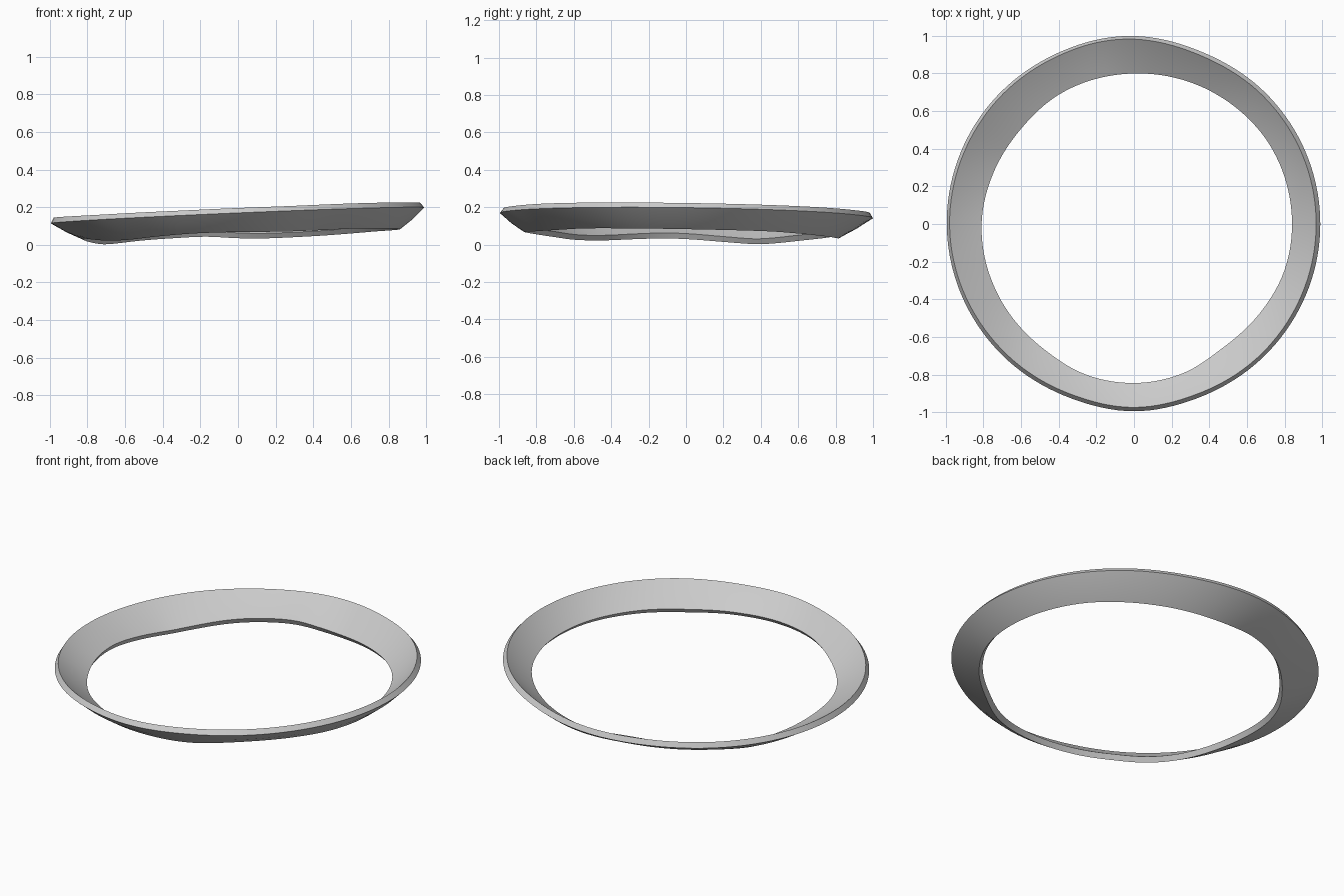
import bpy, bmesh, math

cube = bpy.data.objects.get("Cube")
if cube:
    bpy.data.objects.remove(cube)

SEGMENTS = 144
THICKNESS = 0.033

# Keys around the ring: (angle in degrees, value)
RIM_RADIUS = [(0, .99), (45, .987), (68, .983), (92, 1.0), (115, .995), (145, .997), (180, .995),
              (225, .988), (250, .985), (270, .995), (290, .985), (315, .986)]
INNER_RADIUS = [(0, .84), (30, .835), (45, .825), (60, .815), (90, .80), (120, .795),
                (140, .785), (160, .795), (180, .81), (210, .815), (235, .82),
                (252, .84), (270, .845), (288, .835), (305, .81), (325, .82), (342, .836)]
LOWER_HEIGHT = [(0, .083), (30, .072), (45, .06), (60, .047), (80, .034), (90, .035),
                (102, .043), (115, .035), (130, .022), (145, .006), (153, .003),
                (165, .014), (180, .03), (190, .033), (200, .029), (212, .023),
                (225, .026), (240, .045), (255, .061), (270, .068), (285, .07),
                (300, .077), (320, .087), (340, .087)]


def around(keys, angle):
    """Smooth cyclic interpolation between the keys."""
    n = len(keys)
    for i in range(n):
        a0, v1 = keys[i]
        a1, v2 = keys[(i + 1) % n]
        if i == n - 1:
            a1 += 360
        if a0 <= angle < a1:
            p, q = keys[i - 1], keys[(i + 2) % n]
            before = (a0 - p[0]) % 360
            after = (q[0] - a1) % 360
            span = a1 - a0
            m1 = (v2 - p[1]) / (before + span) * span
            m2 = (q[1] - v1) / (span + after) * span
            t = (angle - a0) / span
            return ((2*t**3 - 3*t**2 + 1) * v1 + (t**3 - 2*t**2 + t) * m1
                    + (3*t**2 - 2*t**3) * v2 + (t**3 - t**2) * m2)


def cross_section(angle):
    """Radius and height of a sloped strip with thickness, as a closed loop."""
    c, s = math.cos(math.radians(angle)), math.sin(math.radians(angle))
    ro, zo = around(RIM_RADIUS, angle), .156 + .042 * c - .0135 * s
    ri, zb = around(INNER_RADIUS, angle), around(LOWER_HEIGHT, angle)
    slope = math.atan2(zo - zb, ro - ri - .02)
    dr, dz = -math.sin(slope) * THICKNESS, math.cos(slope) * THICKNESS
    rb = ri - dr
    # slight outward bulge halfway down
    rm, zm = (ro + rb) / 2 - dr * .15, (zo + zb) / 2 - dz * .15
    outer = [(ro, zo), (rm, zm), (rb, zb)]
    return outer + [(r + dr, z + dz) for r, z in reversed(outer)]


# Sweep the section around the ring
bm = bmesh.new()
loops = []
for i in range(SEGMENTS):
    angle = 360 * i / SEGMENTS
    a = math.radians(angle)
    loops.append([bm.verts.new((r * math.cos(a), r * math.sin(a), z))
                  for r, z in cross_section(angle)])
for i in range(SEGMENTS):
    here, there = loops[i], loops[(i + 1) % SEGMENTS]
    for j in range(6):
        k = (j + 1) % 6
        bm.faces.new((here[j], here[k], there[k], there[j]))
bmesh.ops.recalc_face_normals(bm, faces=bm.faces)
mesh = bpy.data.meshes.new("sloped_ring")
bm.to_mesh(mesh)
bm.free()

ring = bpy.data.objects.new("sloped_ring", mesh)
bpy.context.collection.objects.link(ring)

# Plain grey material
grey = bpy.data.materials.new("light_grey")
grey.use_nodes = True
grey.diffuse_color = (.6, .6, .6, 1)
grey.node_tree.nodes["Principled BSDF"].inputs["Base Color"].default_value = (.6, .6, .6, 1)
mesh.materials.append(grey)

# Smooth along the ring, crisp at its four edges
bpy.ops.object.select_all(action='DESELECT')
ring.select_set(True)
bpy.context.view_layer.objects.active = ring
bpy.ops.object.shade_smooth_by_angle(angle=math.radians(35))
